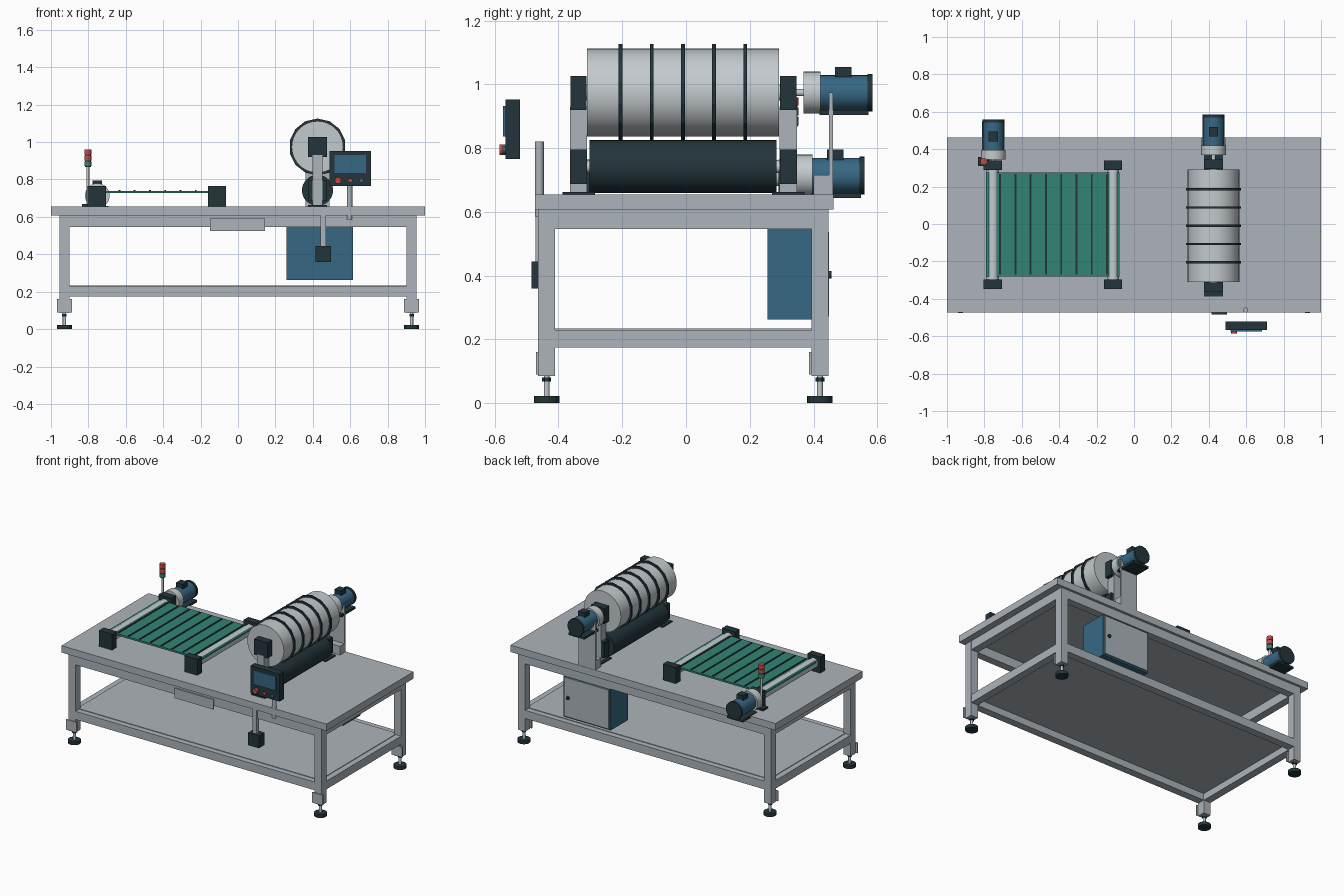
import bpy, math

if "Cube" in bpy.data.objects:
    bpy.data.objects.remove(bpy.data.objects["Cube"])

def material(name, r, g, b):
    """Flat colour given as 0-255 sRGB, stored as linear."""
    m = bpy.data.materials.new(name)
    lin = [(c / 255 / 12.92) if c < 11 else ((c / 255 + 0.055) / 1.055) ** 2.4 for c in (r, g, b)]
    m.diffuse_color = (*lin, 1.0)
    m.use_nodes = True
    m.node_tree.nodes["Principled BSDF"].inputs["Base Color"].default_value = m.diffuse_color
    return m

GREY = material("painted_grey", 172, 180, 186)
STEEL = material("brushed_steel", 196, 202, 206)
DARK = material("dark_slate", 35, 53, 59)
BLUE = material("machine_blue", 54, 104, 132)
GREEN = material("belt_green", 50, 131, 114)
RED = material("signal_red", 200, 74, 70)

def finish(name, mat, bevel=0.0):
    o = bpy.context.object
    o.name = name
    o.data.materials.append(mat)
    if bevel:
        b = o.modifiers.new("edge", 'BEVEL')
        b.width, b.segments = bevel, 1
    return o

def box(name, x, y, z, mat, bevel=0.0):
    """Box from (min, max) ranges on each axis."""
    bpy.ops.mesh.primitive_cube_add(size=1, location=[sum(r) / 2 for r in (x, y, z)])
    bpy.context.object.scale = [r[1] - r[0] for r in (x, y, z)]
    bpy.ops.object.transform_apply(location=False, rotation=False, scale=True)
    return finish(name, mat, bevel)

def rod(name, axis, a, b, radius, span, mat, sides=32):
    """Cylinder along y (a = x, b = z) or along z (a = x, b = y)."""
    mid, length = sum(span) / 2, span[1] - span[0]
    loc = (a, mid, b) if axis == 'y' else (a, b, mid)
    rot = (math.pi / 2, 0, 0) if axis == 'y' else (0, 0, 0)
    bpy.ops.mesh.primitive_cylinder_add(vertices=sides, radius=radius, depth=length,
                                        location=loc, rotation=rot)
    if sides >= 16:
        bpy.ops.object.shade_smooth_by_angle(angle=math.radians(35))
    return finish(name, mat)

# --- table frame ---
box("table_top", (-1, 1), (-0.473, 0.463), (0.608, 0.655), GREY)
for x in (-0.928, 0.928):
    for y in (-0.437, 0.42):
        box("leg", (x - 0.027, x + 0.027), (y - 0.027, y + 0.027), (0.085, 0.608), GREY)
        box("foot_bracket", (x - 0.04, x + 0.04), (y - 0.034, y - 0.026), (0.09, 0.16), GREY)
        rod("foot_stem", 'z', x, y, 0.009, (0.02, 0.09), STEEL, 16)
        rod("foot_nut", 'z', x, y, 0.014, (0.068, 0.08), DARK, 6)
        rod("foot_pad", 'z', x, y, 0.04, (0, 0.022), DARK, 24)
for z in ((0.547, 0.608), (0.174, 0.23)):
    for y in (-0.437, 0.42):
        box("long_rail", (-0.902, 0.902), (y - 0.026, y + 0.026), z, GREY)
    for x in (-0.928, 0.928):
        box("side_rail", (x - 0.026, x + 0.026), (-0.411, 0.394), z, GREY)
box("lower_shelf", (-0.915, 0.915), (-0.425, 0.408), (0.22, 0.234), GREY)
box("front_plate", (-0.15, 0.145), (-0.472, -0.463), (0.525, 0.592), GREY)

# --- electrical cabinet under the table ---
box("cabinet", (0.26, 0.615), (0.255, 0.44), (0.262, 0.547), BLUE)
box("cabinet_door", (0.27, 0.605), (0.44, 0.449), (0.272, 0.537), GREY)
rod("cabinet_handle", 'y', 0.575, 0.403, 0.012, (0.449, 0.457), DARK, 16)

# --- hanging foot switch box ---
box("switch_stem", (0.441, 0.471), (-0.472, -0.448), (0.44, 0.608), GREY)
box("switch_collar", (0.447, 0.465), (-0.47, -0.45), (0.442, 0.462), DARK)
box("switch_box", (0.415, 0.497), (-0.485, -0.425), (0.36, 0.445), DARK)

# --- operator panel ---
rod("panel_post", 'z', 0.597, -0.46, 0.014, (0.585, 0.82), GREY, 20)
box("panel_case", (0.49, 0.71), (-0.566, -0.52), (0.766, 0.953), DARK)
box("panel_screen", (0.515, 0.685), (-0.574, -0.566), (0.836, 0.932), BLUE)
rod("stop_button", 'y', 0.535, 0.795, 0.017, (-0.585, -0.566), RED, 20)
rod("red_button", 'y', 0.6, 0.795, 0.012, (-0.576, -0.566), RED, 16)
rod("blue_button", 'y', 0.66, 0.795, 0.012, (-0.576, -0.566), BLUE, 16)

# --- drum and pressure roller ---
DX, DZ, RZ = 0.425, 0.974, 0.742
rod("drum", 'y', DX, DZ, 0.138, (-0.31, 0.292), STEEL, 40)
for i in range(5):
    y = -0.205 + i * 0.0977
    rod("drum_band", 'y', DX, DZ, 0.152, (y - 0.006, y + 0.006), DARK, 14)
rod("drum_axle", 'y', DX, DZ, 0.025, (-0.34, 0.34), STEEL, 20)
rod("pressure_roller", 'y', DX, RZ, 0.083, (-0.303, 0.284), DARK, 32)
rod("roller_axle", 'y', DX, RZ, 0.02, (-0.33, 0.33), STEEL, 20)
for y0, y1 in ((-0.362, -0.312), (0.295, 0.346)):
    box("drum_upright", (DX - 0.027, DX + 0.027), (y0 - 0.002, y1 + 0.002), (0.655, 0.93), GREY)
    box("drum_bearing", (DX - 0.05, DX + 0.05), (y0, y1), (0.92, 1.026), DARK)
    box("roller_bearing", (DX - 0.05, DX + 0.05), (y0, y1), (0.688, 0.795), DARK)
    box("upright_base", (DX - 0.05, DX + 0.05), (y0 - 0.026, y1 + 0.026), (0.655, 0.663), DARK)

def motor(prefix, x, z, y):
    """Geared motor whose gearbox starts at y and points to +y."""
    rod(prefix + "_shaft", 'y', x, z, 0.011, (y - 0.035, y), STEEL, 16)
    rod(prefix + "_gearbox", 'y', x, z, 0.066, (y, y + 0.052), STEEL, 28)
    rod(prefix + "_body", 'y', x, z, 0.055, (y + 0.052, y + 0.202), BLUE, 28)
    rod(prefix + "_fan_cover", 'y', x, z, 0.059, (y + 0.2, y + 0.216), DARK, 28)
    box(prefix + "_terminal_box", (x - 0.025, x + 0.025), (y + 0.098, y + 0.15),
        (z + 0.04, z + 0.081), DARK)
    box(prefix + "_foot", (x - 0.06, x + 0.06), (y + 0.05, y + 0.204), (z - 0.07, z - 0.055), DARK)

motor("drum_motor", DX, DZ, 0.369)
box("motor_column", (DX - 0.064, DX + 0.064), (0.448, 0.461), (0.608, 0.974), GREY)
box("column_foot", (DX - 0.064, DX + 0.064), (0.4, 0.448), (0.655, 0.715), GREY)

# --- belt conveyor ---
CZ = 0.714
motor("belt_motor", -0.752, CZ, 0.344)
box("belt", (-0.79, -0.077), (-0.28, 0.276), (0.727, 0.739), GREEN)
for i in range(8):
    x = -0.716 + i * 0.0817
    box("belt_cleat", (x - 0.005, x + 0.005), (-0.27, 0.267), (0.735, 0.743), DARK)
for x in (-0.755, -0.112):
    rod("belt_roller", 'y', x, CZ, 0.033, (-0.305, 0.295), STEEL, 24)
    for y in (-0.323, 0.315):
        box("belt_bearing", (x - 0.049, x + 0.049), (y - 0.025, y + 0.025), (0.655, 0.764), DARK)

# --- signal tower ---
TX, TY = -0.803, 0.334
box("tower_base", (TX - 0.03, TX + 0.03), (TY - 0.025, TY + 0.025), (0.655, 0.668), DARK)
rod("tower_pole", 'z', TX, TY, 0.008, (0.66, 0.875), STEEL, 16)
for i, (name, mat) in enumerate((("green", GREEN), ("lower_red", RED), ("upper_red", RED))):
    z = 0.871 + i * 0.031
    rod("tower_light_" + name, 'z', TX, TY, 0.019, (z, z + 0.026), mat, 20)
    rod("tower_ring", 'z', TX, TY, 0.016, (z - 0.005, z), DARK, 20)
